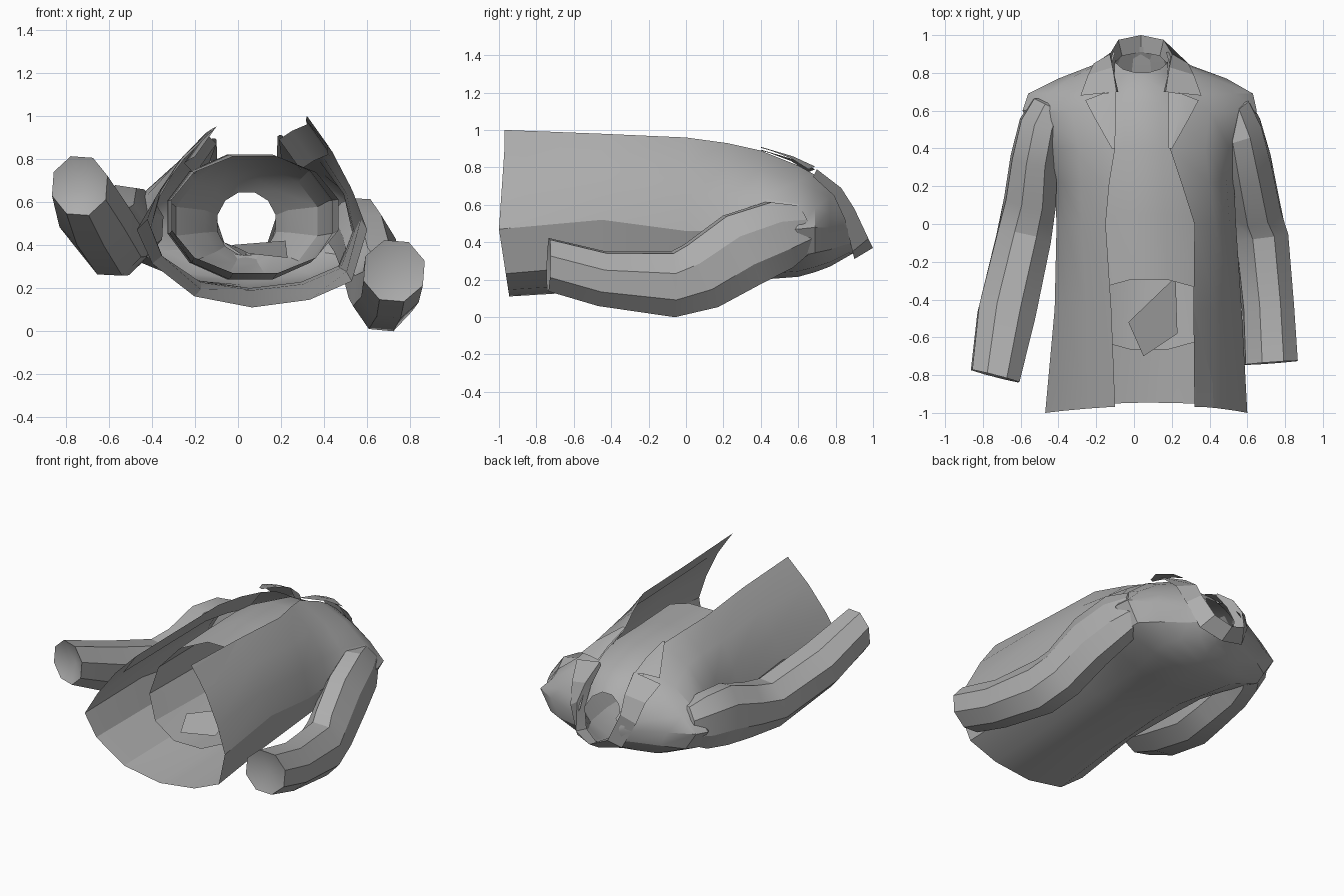
import bpy, bmesh, math
from mathutils import Vector

cube = bpy.data.objects.get("Cube")
if cube:
    bpy.data.objects.remove(cube)

grey = bpy.data.materials.new("cloth grey")
grey.use_nodes = True
colour = (0.42, 0.42, 0.42, 1)
grey.diffuse_color = colour
grey.node_tree.nodes["Principled BSDF"].inputs["Base Color"].default_value = colour
grey.node_tree.nodes["Principled BSDF"].inputs["Roughness"].default_value = 0.9


def loft(name, rows, closed=False, cap_start=None, cap_end=None):
    """Skin a surface across rows of points; caps are fans to a point."""
    bm = bmesh.new()
    grid = [[bm.verts.new(p) for p in row] for row in rows]
    n = len(rows[0])
    for a, b in zip(grid, grid[1:]):
        for i in range(n if closed else n - 1):
            j = (i + 1) % n
            bm.faces.new((a[i], a[j], b[j], b[i]))
    for ring, tip in ((grid[0], cap_start), (grid[-1], cap_end)):
        if tip is not None:
            t = bm.verts.new(tip)
            for i in range(n):
                bm.faces.new((ring[i], ring[(i + 1) % n], t))
    bmesh.ops.recalc_face_normals(bm, faces=bm.faces)
    # Open sheets: make the outer side face away from the body axis
    bm.normal_update()
    axis = Vector((0.05, 0, 0.5))
    if not closed:
        score = 0
        for f in bm.faces:
            d = f.calc_center_median() - axis
            score += f.normal.dot(Vector((d.x, 0, d.z))) * f.calc_area()
        if score < 0:
            bmesh.ops.reverse_faces(bm, faces=bm.faces)
    mesh = bpy.data.meshes.new(name)
    bm.to_mesh(mesh)
    bm.free()
    ob = bpy.data.objects.new(name, mesh)
    bpy.context.collection.objects.link(ob)
    mesh.materials.append(grey)
    bpy.ops.object.select_all(action='DESELECT')
    bpy.context.view_layer.objects.active = ob
    ob.select_set(True)
    bpy.ops.object.shade_smooth_by_angle(angle=math.radians(24))


def front_panel(side, edge, bulge):
    """Points from the side seam up to the front opening, bowed outward."""
    s, e = Vector(side), Vector(edge)
    out = Vector((math.copysign(1, s.x), 0.8)).normalized()
    return [(*(s.lerp(e, t) + out * bulge * math.sin(math.pi * t)),) for t in (0.3, 0.65, 1)]


def body_section(y, xr, xl, side_z, back_z, edge_r, edge_l, bulge, skew, hem=0):
    """Open ring: right opening, round the back, left opening."""
    cx, rx = (xr + xl) / 2, (xl - xr) / 2
    right = front_panel((xr, side_z), edge_r, bulge)[::-1]
    left = front_panel((xl, side_z), edge_l, bulge)
    back = []
    for k in range(7):
        a = math.pi * k / 6
        e = 0.9 + skew * math.cos(a)    # the back hangs lower on the left
        back.append((cx - rx * math.cos(a), side_z - (side_z - back_z) * max(0, math.sin(a)) ** e))
    ring = []
    for x, z in right + back + left:
        t = (side_z - z) / (side_z - back_z)
        ring.append((x, y + hem * max(t, -0.45 * t), z))    # hem lifts away from the side seams
    return ring


# Jacket body, hem to neck: y, right x, left x, side z, back z, openings, bow, skew, hem lift
stations = [
    (-1.00, -0.47, 0.60, 0.47, 0.11, (-0.10, 0.95), (0.32, 1.00), 0.03, 0.35, 0.055),
    (-0.45, -0.42, 0.57, 0.52, 0.14, (-0.12, 0.94), (0.315, 0.98), 0.04, 0.3),
    (0.00, -0.41, 0.54, 0.46, 0.19, (-0.15, 0.92), (0.32, 0.96), 0.05, 0.25),
    (0.22, -0.42, 0.53, 0.46, 0.20, (-0.13, 0.90), (0.25, 0.93), 0.07, 0.2),
    (0.40, -0.49, 0.57, 0.47, 0.20, (-0.10, 0.87), (0.19, 0.89), 0.08, 0.2),
    (0.60, -0.59, 0.65, 0.47, 0.215, (-0.13, 0.79), (0.20, 0.81), 0.06, 0.1),
    (0.69, -0.56, 0.63, 0.48, 0.24, (-0.13, 0.74), (0.20, 0.76), 0.04, 0.1),
    (0.77, -0.40, 0.49, 0.48, 0.27, (-0.13, 0.69), (0.21, 0.70), 0.03, 0.1),
    (0.84, -0.22, 0.30, 0.47, 0.31, (-0.12, 0.62), (0.19, 0.63), 0.02, 0),
    (0.91, -0.12, 0.19, 0.46, 0.35, (-0.10, 0.55), (0.17, 0.55), 0.01, 0),
]
loft("jacket_body", [body_section(*s) for s in stations])


# Shirt: closed tube, tilted at the hem and at the neck
def shirt_ring(cx, y, cz, rx, rz, tilt):
    ring = []
    for k in range(12):
        a = 2 * math.pi * (k + 0.5) / 12
        ring.append((cx + rx * math.cos(a), y + tilt * math.sin(a), cz + rz * math.sin(a)))
    return ring


loft("shirt", [shirt_ring(*r) for r in (
    (0.08, -0.48, 0.54, 0.40, 0.28, 0.19),
    (0.06, 0.00, 0.53, 0.39, 0.30, 0.05),
    (0.05, 0.40, 0.53, 0.39, 0.30, 0.0),
    (0.04, 0.64, 0.51, 0.34, 0.26, 0.0),
    (0.04, 0.78, 0.51, 0.20, 0.20, -0.03),
    (0.04, 0.87, 0.50, 0.14, 0.15, -0.07))], closed=True)

# Pointed tail hanging inside the shirt hem
loft("shirt_tail", [[(-0.03, -0.52, 0.40), (0.22, -0.28, 0.42)],
                    [(0.05, -0.70, 0.36), (0.23, -0.58, 0.34)]])


# Sleeves: eight-sided rings following the arm, fan-capped inside the cuff
def sleeve(name, path, cuff_in, tip):
    pts = [Vector(p[:3]) for p in path]
    rings = []
    for i, p in enumerate(path):
        d = (pts[min(i + 1, len(pts) - 1)] - pts[max(i - 1, 0)]).normalized()
        if i == 0:
            d = Vector((d.x * 1.4, d.y, d.z * 0.1)).normalized()
        u = (Vector((1, 0, 0)) - d * d.x).normalized()
        v = u.cross(d)
        rings.append([pts[i] + u * p[3] * math.cos(a) + v * p[4] * math.sin(a)
                      for a in (2 * math.pi * (k + 0.4) / 8 for k in range(8))])
    loft(name, rings, True, cuff_in, tip)


sleeve("left_sleeve", [
    (0.725, -0.735, 0.28, 0.15, 0.15),
    (0.71, -0.45, 0.205, 0.145, 0.155),
    (0.675, -0.07, 0.175, 0.15, 0.185),
    (0.645, 0.08, 0.22, 0.14, 0.20),
    (0.605, 0.30, 0.36, 0.135, 0.22),
    (0.56, 0.50, 0.44, 0.125, 0.20),
    (0.51, 0.62, 0.47, 0.11, 0.14)], (0.72, -0.69, 0.27), (0.45, 0.67, 0.48))

sleeve("right_sleeve", [
    (-0.735, -0.805, 0.675, 0.14, 0.145),
    (-0.675, -0.48, 0.54, 0.165, 0.16),
    (-0.585, -0.08, 0.415, 0.155, 0.17),
    (-0.55, 0.12, 0.43, 0.145, 0.18),
    (-0.53, 0.34, 0.48, 0.13, 0.21),
    (-0.49, 0.52, 0.49, 0.125, 0.19),
    (-0.44, 0.62, 0.49, 0.11, 0.14)], (-0.72, -0.74, 0.65), (-0.37, 0.67, 0.49))


# Collar: stand, fold and fall, one half mirrored about the neck
def mirrored(half):
    return [(0.037 - x, y, z) for x, y, z in half[:0:-1]] + [(0.037 + x, y, z) for x, y, z in half]


stand = [(0, 0.91, 0.34), (0.10, 0.89, 0.41), (0.14, 0.85, 0.53), (0.14, 0.78, 0.66), (0.12, 0.70, 0.77)]
fold = [(0, 1.0, 0.37), (0.12, 0.975, 0.42), (0.165, 0.90, 0.58), (0.15, 0.83, 0.69), (0.13, 0.70, 0.79)]
fall = [(0, 0.90, 0.31), (0.17, 0.89, 0.35), (0.25, 0.85, 0.52), (0.28, 0.79, 0.65), (0.32, 0.68, 0.75)]
loft("collar", [mirrored(r) for r in (stand, fold, fall)])

# Lapels folded back over the chest
for name, s, dz in (("left_lapel", 1, 0.025), ("right_lapel", -1, 0.01)):
    rows = [[(0.14, 0.70, 0.775), (0.21, 0.69, 0.78), (0.30, 0.655, 0.765)],
            [(0.14, 0.58, 0.83), (0.20, 0.57, 0.835), (0.25, 0.56, 0.825)],
            [(0.142, 0.40, 0.88), (0.15, 0.40, 0.885), (0.16, 0.40, 0.885)]]
    loft(name, [[(0.042 + s * x, y, z + dz) for x, y, z in r] for r in rows])

# Turned-in facings behind the front openings
for name, i, s in (("right_facing", 5, 1), ("left_facing", 6, -1)):
    edge = [Vector((st[i][0], st[0], st[i][1])) for st in stations[:5]]
    edge[0].y += 0.03
    loft(name, [edge, [p + Vector((-0.10 * s, 0, -0.14)) for p in edge]])
